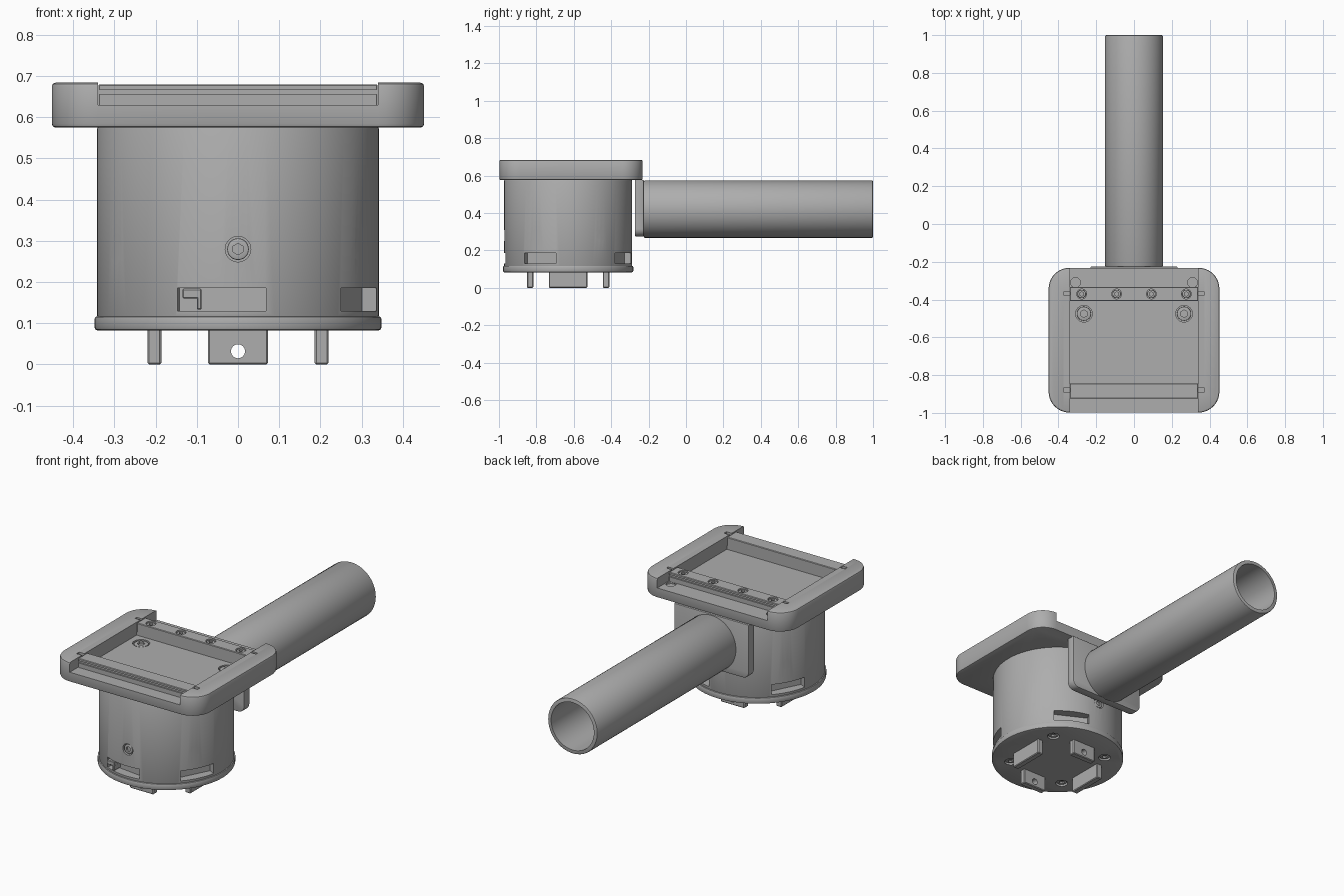
import bpy, bmesh, math
from mathutils import Matrix, Vector

if "Cube" in bpy.data.objects:
    bpy.data.objects.remove(bpy.data.objects["Cube"])

grey = bpy.data.materials.new("machined grey")
grey.use_nodes = True
grey.diffuse_color = (0.42, 0.42, 0.42, 1)
grey.node_tree.nodes["Principled BSDF"].inputs["Base Color"].default_value = (0.42, 0.42, 0.42, 1)

CY = -0.63  # housing axis
AXIS = Vector((0, CY, 0))
UP = Vector((0, 0, 1))


def finish(name, bm):
    bmesh.ops.recalc_face_normals(bm, faces=bm.faces)
    mesh = bpy.data.meshes.new(name)
    bm.to_mesh(mesh)
    bm.free()
    mesh.materials.append(grey)
    ob = bpy.data.objects.new(name, mesh)
    bpy.context.collection.objects.link(ob)
    return ob


def box(name, lo, hi, bevel=0, turn=0):
    """Box between two corners, optionally turned about the housing axis."""
    lo, hi = Vector(lo), Vector(hi)
    bm = bmesh.new()
    bmesh.ops.create_cube(bm, size=1)
    for v in bm.verts:
        v.co = (lo + hi) / 2 + v.co * (hi - lo)
    if bevel:
        bmesh.ops.bevel(bm, geom=bm.edges[:], offset=bevel, segments=1, affect='EDGES')
    bmesh.ops.rotate(bm, verts=bm.verts, cent=AXIS, matrix=Matrix.Rotation(turn, 3, 'Z'))
    return finish(name, bm)


def rod(name, centre, axis, r, depth, sides=32, bevel=0):
    """Cylinder centred on a point, along any direction."""
    bm = bmesh.new()
    bmesh.ops.create_cone(bm, cap_ends=True, segments=sides, radius1=r, radius2=r, depth=depth)
    if bevel:
        rims = [e for e in bm.edges if abs(e.verts[0].co.z - e.verts[1].co.z) < 1e-5]
        bmesh.ops.bevel(bm, geom=rims, offset=bevel, segments=2, affect='EDGES', profile=0.5)
    rot = Vector(axis).to_track_quat('Z', 'Y').to_matrix().to_4x4()
    bm.transform(Matrix.Translation(centre) @ rot)
    return finish(name, bm)


def rounded_slab(name, w, h, t, corners, bevel, matrix):
    """Rounded rectangle slab; corners gives the radius for lower and upper corners."""
    bm = bmesh.new()
    pts = []
    for k, (sx, sy) in enumerate(((1, 1), (-1, 1), (-1, -1), (1, -1))):
        r = corners[1] if sy > 0 else corners[0]
        for i in range(11 if r else 1):
            a = math.pi / 2 * (k + i / 10)
            pts.append((sx * (w / 2 - r) + r * math.cos(a), sy * (h / 2 - r) + r * math.sin(a), -t / 2))
    face = bm.faces.new([bm.verts.new(p) for p in pts])
    out = bmesh.ops.extrude_face_region(bm, geom=[face])
    bmesh.ops.translate(bm, vec=(0, 0, t), verts=[g for g in out["geom"] if isinstance(g, bmesh.types.BMVert)])
    rims = [e for e in bm.edges if abs(e.verts[0].co.z - e.verts[1].co.z) < 1e-5]
    bmesh.ops.bevel(bm, geom=rims, offset=bevel, segments=2, affect='EDGES', profile=0.5)
    bm.transform(matrix)
    return finish(name, bm)


def cut(target, *cutters):
    for c in cutters:
        mod = target.modifiers.new("cut", 'BOOLEAN')
        mod.operation, mod.object, mod.solver = 'DIFFERENCE', c, 'EXACT'
        with bpy.context.temp_override(object=target, active_object=target, selected_objects=[target]):
            bpy.ops.object.modifier_apply(modifier=mod.name)
        bpy.data.objects.remove(c)


def screw(target, name, point, axis, r, sunk=0.006):
    """Counterbore in the target holding a hex socket head."""
    p, a = Vector(point), Vector(axis)
    cut(target, rod("bore", p, a, r, 0.04))
    head = rod(name, p - a * (sunk + 0.01), a, r * 0.85, 0.02, 24, 0.003)
    cut(head, rod("socket", p - a * sunk, a, r * 0.45, 0.02, 6))


def polar(r, deg, z):
    a = math.radians(deg)
    return Vector((r * math.cos(a), CY + r * math.sin(a), z))


# Cylindrical housing with slots and radial screws
housing = rod("housing", (0, CY, 0.345), UP, 0.342, 0.464, 96, 0.005)
cut(housing, rod("bore", (0, CY, 0.6), UP, 0.22, 0.12, 64), rod("bore", (0, CY, 0.5), UP, 0.086, 0.2, 48))
for deg, half in ((-97, 0.108), (-27, 0.095), (63, 0.095), (153, 0.095)):
    cut(housing, box("slot", (0.29, CY - half, 0.13), (0.4, CY + half, 0.186), 0, math.radians(deg)))
for i in range(6):
    out = polar(1, 30 + 60 * i, 0) - AXIS
    screw(housing, "housing_screw", polar(0.339, 30 + 60 * i, 0.28), out, 0.031, 0.002)

# Latch sitting in the front slot
box("latch_upper", (-0.135, -0.965, 0.16), (-0.088, -0.9, 0.184), 0.003)
box("latch_lower", (-0.1, -0.965, 0.133), (-0.088, -0.9, 0.165), 0.003)

# Mounting holes in the recess floor
for i in range(6):
    cut(housing, rod("hole", polar(0.165, 60 * i, 0.54), UP, 0.018, 0.06, 20))
for i in range(3):
    cut(housing, rod("hole", polar(0.15, 30 + 120 * i, 0.54), UP, 0.027, 0.06, 24))

# Bottom flange with shallow recess, bolts and four drilled tabs
flange = rod("bottom_flange", (0, CY, 0.1), UP, 0.348, 0.034, 96, 0.006)
cut(flange, rod("opening", (0, CY, 0.1), UP, 0.185, 0.1, 64))
cut(housing, rod("recess", (0, CY, 0.11), UP, 0.185, 0.06, 64), rod("hole", (0, CY, 0.15), UP, 0.045, 0.08, 32))
for i in range(4):
    deg = 45 + 90 * i
    cut(flange, rod("hole", polar(0.31, deg, 0.08), UP, 0.016, 0.05, 20))
    screw(flange, "flange_bolt", polar(0.25, deg, 0.083), -UP, 0.032)
    half = 0.073 if i % 2 else 0.103
    turn = math.pi / 2 * i
    if i % 2:
        turn = -turn
    tab = box("mounting_tab", (0.186, CY - half, 0), (0.22, CY + half, 0.095), 0.004, turn)
    direction = Matrix.Rotation(turn, 3, 'Z') @ Vector((1, 0, 0))
    cut(tab, rod("hole", AXIS + direction * 0.2 + UP * 0.032, direction, 0.017, 0.1, 24))

# Top plate with a channel from front to back, a pocket and a round opening
PY, TOP = -0.615, 0.684
plate = rounded_slab("top_plate", 0.904, 0.766, 0.109, (0.11, 0.11), 0.009,
                     Matrix.Translation((0, PY, 0.6295)))
cut(plate,
    box("channel", (-0.34, -1.1, 0.63), (0.34, -0.1, 0.8)),
    box("pocket", (-0.34, -0.845, 0.612), (0.34, -0.408, 0.7)),
    rod("opening", (0, CY, 0.6), UP, 0.22, 0.2, 64))
for s in (-1, 1):
    cut(plate,
        box("relief", (s * 0.355 - 0.018, -0.375, 0.655), (s * 0.355 + 0.018, -0.36, 0.8)),
        box("relief", (s * 0.355 - 0.018, -0.89, 0.655), (s * 0.355 + 0.018, -0.868, 0.8)),
        rod("front_relief", (s * 0.31, -0.94, 0.63), UP, 0.026, 0.02),
        rod("back_relief", (s * 0.31, -0.31, 0.63), UP, 0.026, 0.02))
    screw(plate, "pocket_screw", (s * 0.265, -0.475, 0.612), UP, 0.044, 0.002)
screw(plate, "front_screw", (0, -0.935, 0.63), UP, 0.044, 0.002)

# Cross rails, each with a lower step and four screws
for name, y0, y1, step in (("back_rail", -0.408, -0.333, 1), ("front_rail", -0.925, -0.845, -1)):
    rail = box(name, (-0.339, y0, 0.625), (0.339, y1, 0.68), 0.003)
    outer = y1 if step > 0 else y0
    cut(rail, box("step", (-0.4, outer - 0.008, 0.655), (0.4, outer + 0.008, 0.667)))
    for x in (-0.277, -0.092, 0.092, 0.277):
        screw(rail, name + "_screw", (x, (y0 + y1) / 2, 0.68), UP, 0.026, 0.004)

# Upright bracket and hollow arm tube at the back
upright = Matrix.Translation((0, -0.249, 0.426)) @ Matrix.Rotation(math.pi / 2, 4, 'X')
rounded_slab("arm_bracket", 0.46, 0.302, 0.048, (0.04, 0), 0.005, upright)
tube = rod("arm_tube", (0, 0.387, 0.42), (0, 1, 0), 0.153, 1.226, 64, 0.006)
cut(tube, rod("bore", (0, 0.45, 0.42), (0, 1, 0), 0.132, 1.3, 64))

# Smooth round walls, keep edges crisp
bpy.ops.object.select_all(action='DESELECT')
for ob in bpy.context.scene.objects:
    if ob.type == 'MESH':
        ob.select_set(True)
        bpy.context.view_layer.objects.active = ob
bpy.ops.object.shade_smooth_by_angle(angle=math.radians(30))
